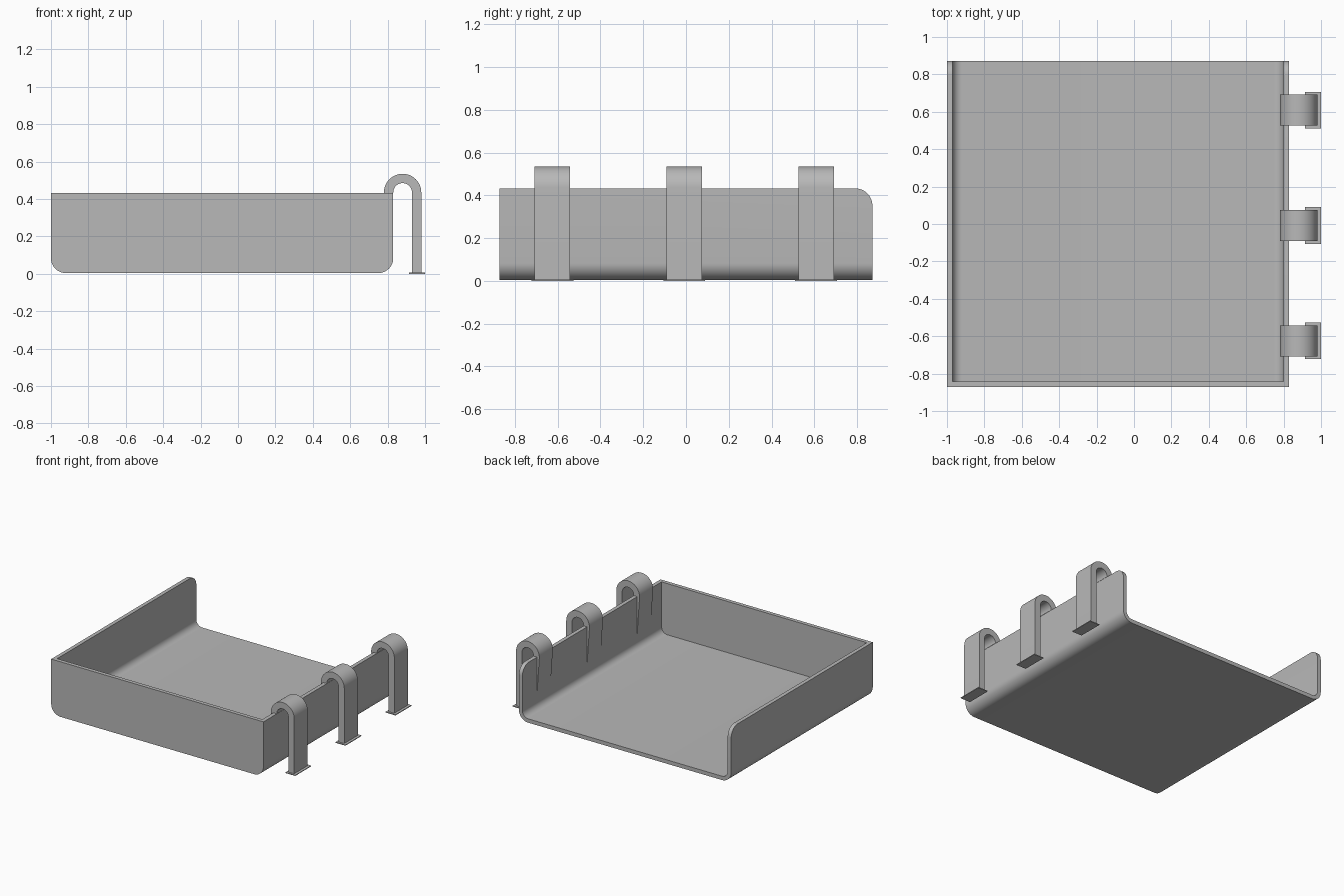
import bpy, bmesh, math
from mathutils import Vector

cube = bpy.data.objects.get("Cube")
if cube:
    bpy.data.objects.remove(cube, do_unlink=True)

grey = bpy.data.materials.new("plain_grey")
grey.use_nodes = True
colour = (0.48, 0.48, 0.48, 1)
grey.diffuse_color = colour
grey.node_tree.nodes["Principled BSDF"].inputs["Base Color"].default_value = colour

LEFT, RIGHT = -1.0, 0.83      # tray sides
BASE, TOP = 0.004, 0.433      # tray underside and rim
FRONT, BACK = -0.872, 0.872
WALL, FILLET = 0.03, 0.08


def arc(cx, cz, r, start, end, steps):
    """Points on an arc in the x-z plane, angles in degrees."""
    angles = [math.radians(start + (end - start) * i / steps) for i in range(steps + 1)]
    return [(cx + r * math.cos(a), cz + r * math.sin(a)) for a in angles]


def extrude_profile(name, profile, y0, y1, round_edge=None):
    """Extrude an x-z outline along y; optionally round the chosen edges."""
    bm = bmesh.new()
    face = bm.faces.new([bm.verts.new((x, y0, z)) for x, z in profile])
    ext = bmesh.ops.extrude_face_region(bm, geom=[face])
    moved = [v for v in ext["geom"] if isinstance(v, bmesh.types.BMVert)]
    bmesh.ops.translate(bm, verts=moved, vec=Vector((0, y1 - y0, 0)))
    bmesh.ops.recalc_face_normals(bm, faces=bm.faces)
    if round_edge:
        edges = [e for e in bm.edges if all(round_edge(v.co) for v in e.verts)]
        bmesh.ops.bevel(bm, geom=edges, offset=FILLET, segments=10,
                        profile=0.5, affect='EDGES')
    mesh = bpy.data.meshes.new(name)
    bm.to_mesh(mesh)
    bm.free()
    mesh.materials.append(grey)
    obj = bpy.data.objects.new(name, mesh)
    bpy.context.collection.objects.link(obj)
    bpy.ops.object.select_all(action='DESELECT')
    obj.select_set(True)
    bpy.context.view_layer.objects.active = obj
    bpy.ops.object.shade_smooth_by_angle(angle=math.radians(30))
    return obj


def rounded_u(inset):
    """Open U outline with rounded lower corners, inset from the outside."""
    r = FILLET - inset
    return ([(LEFT + inset, TOP)]
            + arc(LEFT + FILLET, BASE + FILLET, r, 180, 270, 10)
            + arc(RIGHT - FILLET, BASE + FILLET, r, 270, 360, 10)
            + [(RIGHT - inset, TOP)])


# Tray: floor and two side walls, with the rear top corners rounded
outer = rounded_u(0)
extrude_profile("tray_floor_and_sides", outer + rounded_u(WALL)[::-1],
                FRONT + WALL, BACK,
                lambda co: co.y > BACK - 0.001 and co.z > TOP - 0.001)

# Closed front wall
extrude_profile("front_wall", outer, FRONT, FRONT + WALL)

# Hooks: arch over the side wall, straight leg, tapered rib inside
CX, CZ, HOOK_R, HOOK_T = 0.88, 0.435, 0.1, 0.05
hook = (arc(CX, CZ, HOOK_R, 180, 0, 24)
        + [(CX + HOOK_R, 0.003), (CX + HOOK_R - HOOK_T, 0.003)]
        + arc(CX, CZ, HOOK_R - HOOK_T, 0, 180, 24)
        + [(RIGHT - 0.012, TOP - 0.005), (RIGHT - WALL + 0.001, 0.13)])
foot = [(0.915, 0), (1, 0), (1, 0.006), (0.915, 0.006)]

for label, y in (("front", -0.625), ("middle", -0.008), ("rear", 0.609)):
    extrude_profile(label + "_hook", hook, y - 0.083, y + 0.083)
    extrude_profile(label + "_foot_plate", foot, y - 0.098, y + 0.098)
